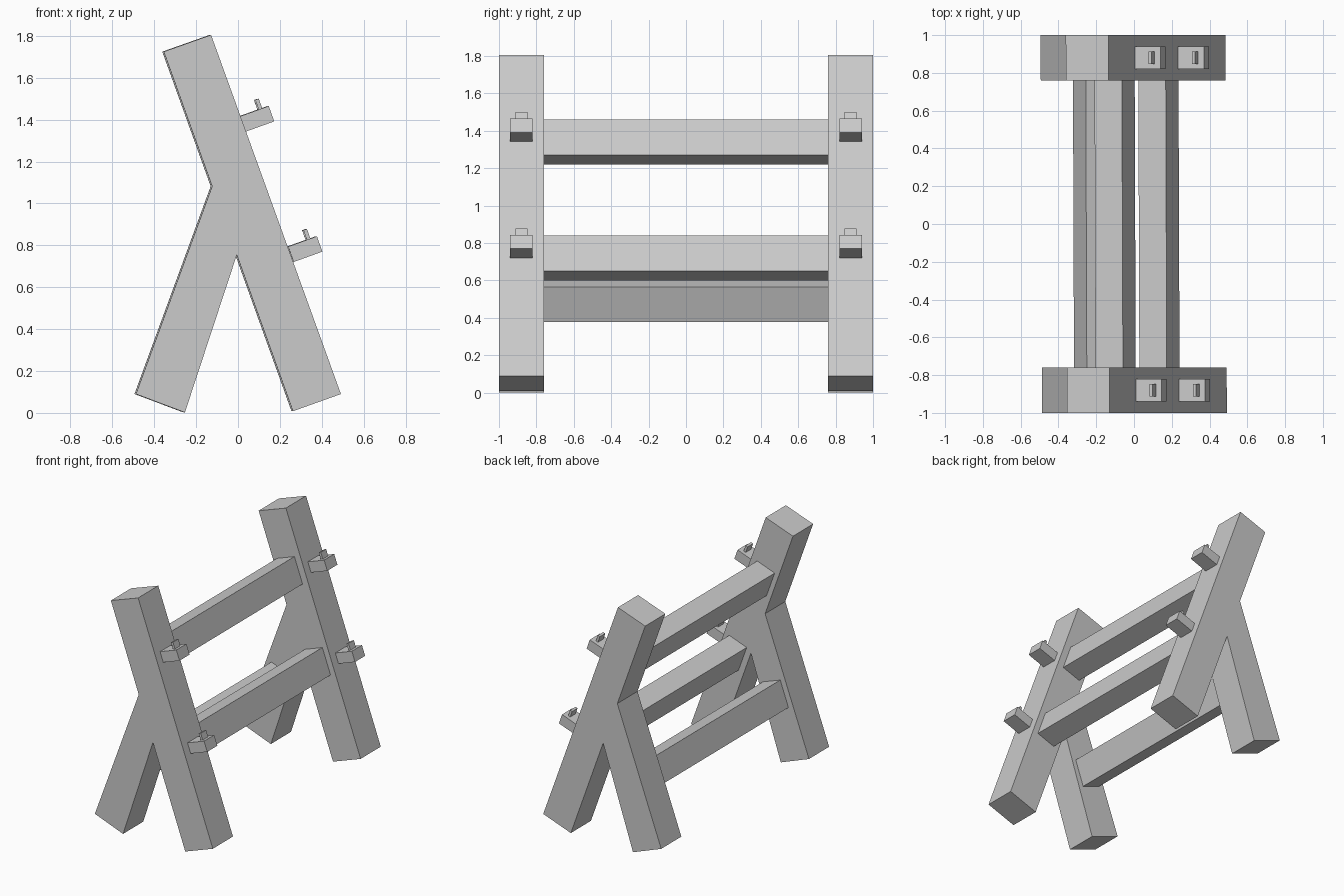
import bpy, bmesh
from math import sin, cos, radians

if "Cube" in bpy.data.objects:
    bpy.data.objects.remove(bpy.data.objects["Cube"])

TILT = radians(19.8)   # lean of the posts
YAW = 0.0035           # the whole stand is turned very slightly


def prism(name, profile, y0, y1):
    """Extrude an x-z profile from y0 to y1."""
    bm = bmesh.new()
    near = [bm.verts.new((x - YAW * y0, y0, z)) for x, z in profile]
    far = [bm.verts.new((x - YAW * y1, y1, z)) for x, z in profile]
    bm.faces.new(near)
    bm.faces.new(far[::-1])
    n = len(profile)
    for i in range(n):
        j = (i + 1) % n
        bm.faces.new((near[i], far[i], far[j], near[j]))
    bmesh.ops.recalc_face_normals(bm, faces=bm.faces)
    mesh = bpy.data.meshes.new(name)
    bm.to_mesh(mesh)
    bm.free()
    obj = bpy.data.objects.new(name, mesh)
    bpy.context.collection.objects.link(obj)
    return obj


def tilted_rect(cx, cz, w, h, lean=1):
    """Rectangle leaning with the front posts (1) or the rear legs (-1)."""
    c, s = cos(TILT), sin(TILT) * lean
    corners = [(-w / 2, -h / 2), (w / 2, -h / 2), (w / 2, h / 2), (-w / 2, h / 2)]
    return [(cx + a * c - b * s, cz + a * s + b * c) for a, b in corners]


# Long posts and shorter rear legs at both ends
post = [(0.259, 0.008), (0.488, 0.09), (-0.132, 1.805), (-0.358, 1.725)]
leg = [(-0.491, 0.09), (-0.257, 0.002), (-0.008, 0.758), (-0.127, 1.082)]

for side, label in ((-1, "front"), (1, "back")):
    y = 0.88 * side
    prism(f"{label}_post", post, y - 0.12, y + 0.12)
    prism(f"{label}_rear_leg", leg, y - 0.12, y + 0.12)
    # Pegs with a small upright lip
    for level, dx, dz in (("upper", 0, 0), ("lower", 0.23, -0.622)):
        prism(f"{label}_{level}_peg",
              tilted_rect(0.088 + dx, 1.404 + dz, 0.146, 0.078), y - 0.06, y + 0.06)
        prism(f"{label}_{level}_peg_lip",
              tilted_rect(0.097 + dx, 1.471 + dz, 0.018, 0.056), y - 0.032, y + 0.032)

# Cross bars between the two ends
for name, x, z, lean in (("upper_bar", -0.1, 1.34, 1),
                         ("lower_bar", 0.132, 0.72, 1),
                         ("rear_bar", -0.214, 0.498, -1)):
    prism(name, tilted_rect(x, z, 0.154, 0.2, lean), -0.76, 0.76)
